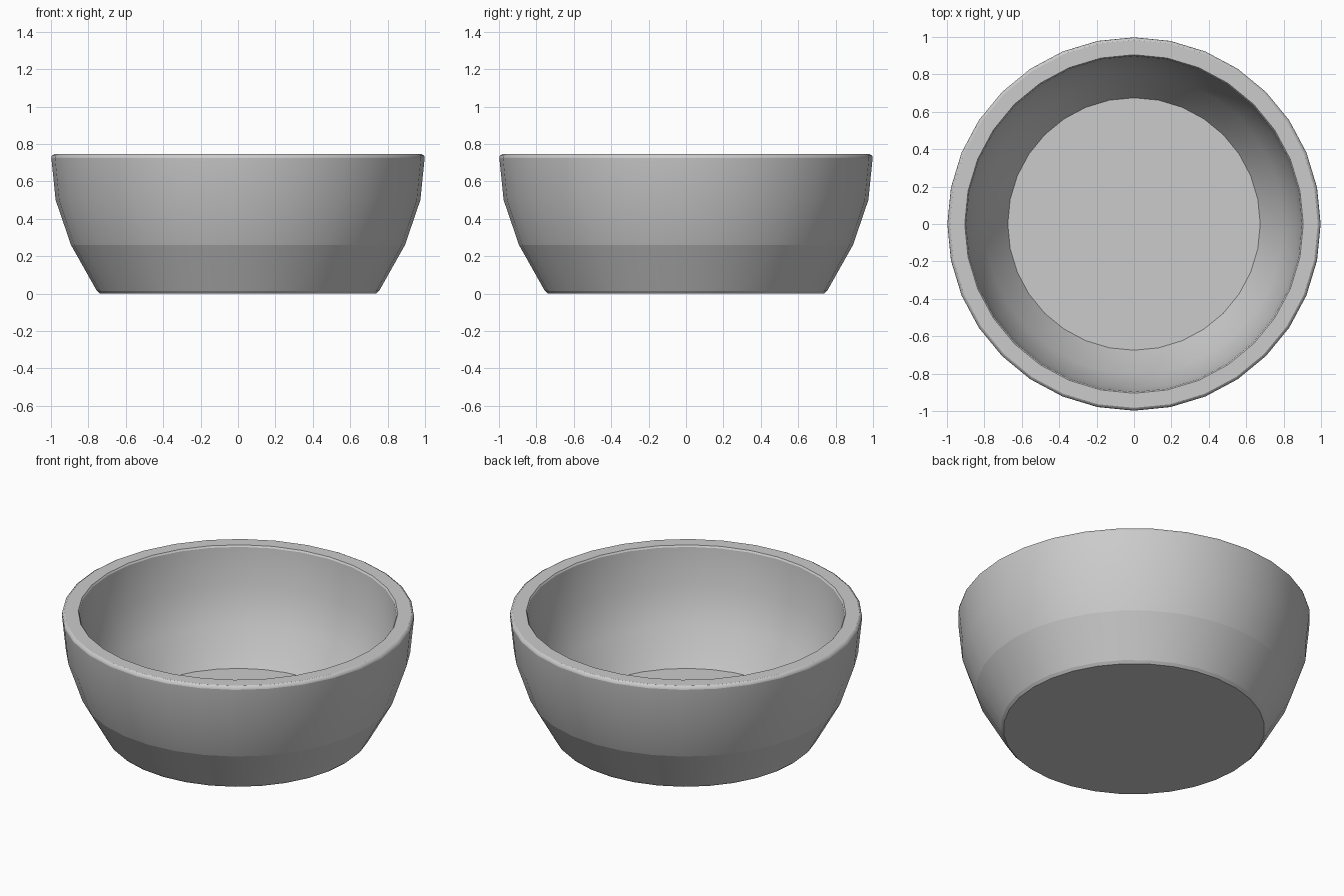
import bpy, bmesh, math

cube = bpy.data.objects.get("Cube")
if cube:
    bpy.data.objects.remove(cube)

SIDES = 32
# (radius, height) from under the base, up the outside, over the rim, down to the floor
PROFILE = [(0.74, 0.0), (0.755, 0.015), (0.893, 0.26), (0.975, 0.5), (0.998, 0.725),
           (0.995, 0.738), (0.983, 0.745), (0.905, 0.745), (0.898, 0.735),
           (0.878, 0.5), (0.80, 0.28), (0.675, 0.08)]
SHARP_RINGS = {0, 1, 2, 4, 6, 7, 8, len(PROFILE) - 1}

# Clay material
clay = bpy.data.materials.new("light_grey")
clay.use_nodes = True
grey = (0.6, 0.6, 0.6, 1)
clay.diffuse_color = grey
clay.node_tree.nodes["Principled BSDF"].inputs["Base Color"].default_value = grey

# Bowl: lathed wall with flat base and floor
bm = bmesh.new()
rings = []
for radius, height in PROFILE:
    angles = [math.tau * i / SIDES for i in range(SIDES)]
    rings.append([bm.verts.new((radius * math.cos(a), radius * math.sin(a), height))
                  for a in angles])
for low, high in zip(rings, rings[1:]):
    for i in range(SIDES):
        j = (i + 1) % SIDES
        bm.faces.new((low[i], low[j], high[j], high[i]))
base = bm.faces.new(rings[0][::-1])
floor = bm.faces.new(rings[-1])
bmesh.ops.recalc_face_normals(bm, faces=bm.faces[:])

# Smooth round the wall, crisp at the foot, belt, rim and floor
for face in bm.faces:
    face.smooth = face not in (base, floor)
for k in SHARP_RINGS:
    for i in range(SIDES):
        bm.edges.get((rings[k][i], rings[k][(i + 1) % SIDES])).smooth = False

mesh = bpy.data.meshes.new("bowl")
bm.to_mesh(mesh)
bm.free()
mesh.materials.append(clay)
bowl = bpy.data.objects.new("bowl", mesh)
bpy.context.collection.objects.link(bowl)
